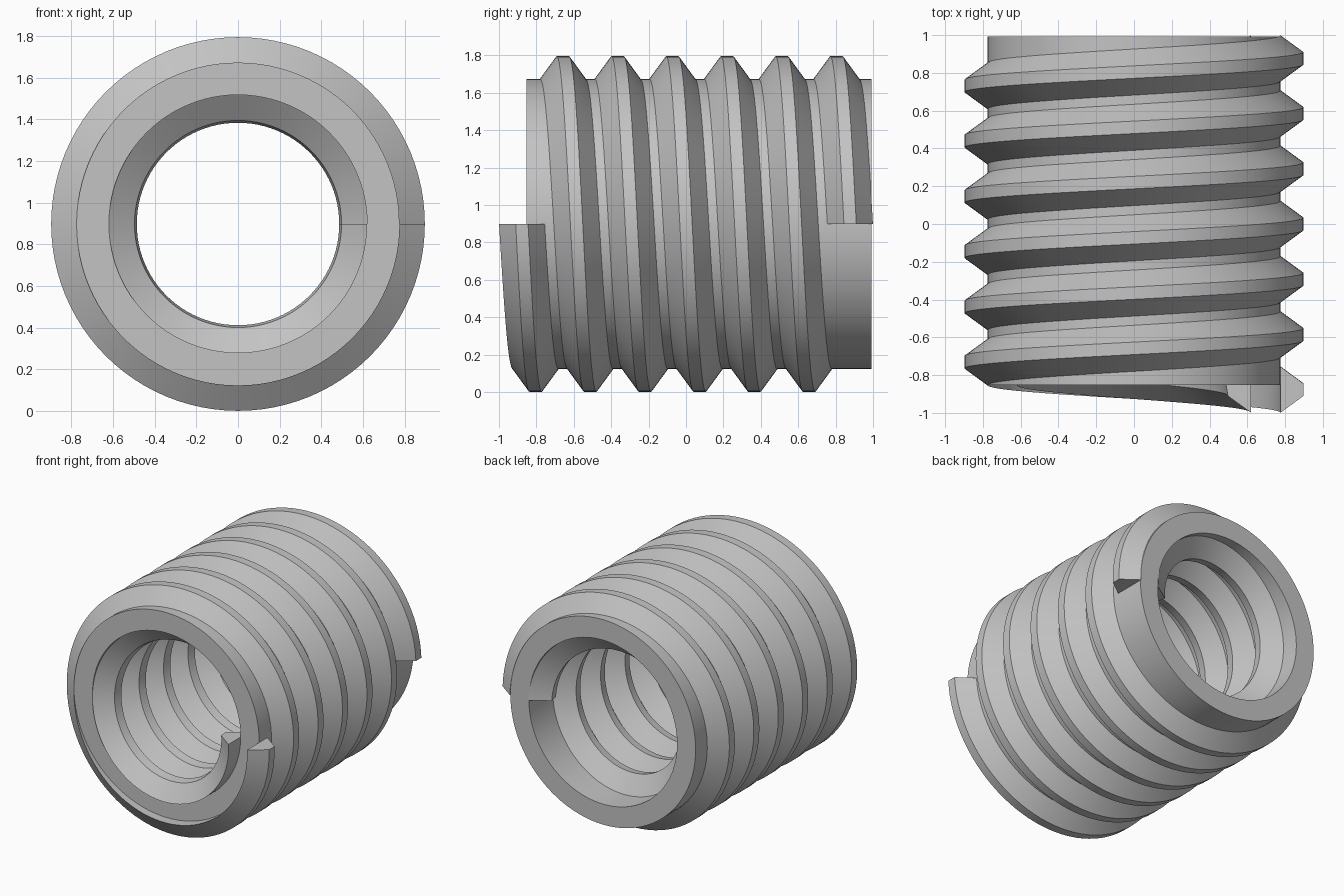
import bpy, bmesh, math

cube = bpy.data.objects.get("Cube")
if cube:
    bpy.data.objects.remove(cube, do_unlink=True)

SEGMENTS = 96          # sides per turn
TURNS = 6
PITCH = 0.2925
START = -TURNS * PITCH / 2
AXIS_Z = 0.898
OUTER_ROOT, OUTER_CREST = 0.775, 0.897
INNER_ROOT = 0.62
HALF_BASE, HALF_CREST = 0.122, 0.033

steel = bpy.data.materials.new("light grey steel")
steel.use_nodes = True
GREY = (0.55, 0.55, 0.55, 1)
steel.diffuse_color = GREY
steel.node_tree.nodes["Principled BSDF"].inputs["Base Color"].default_value = GREY


def ring_point(radius, y, step):
    a = math.tau * (step % SEGMENTS) / SEGMENTS
    return (radius * math.cos(a), y, AXIS_Z - radius * math.sin(a))


def sweep(name, profile, steps, rise, closed):
    """Sweep a closed (radius, y) profile around the y axis, rising each turn."""
    bm = bmesh.new()
    count = steps if closed else steps + 1
    rings = [[bm.verts.new(ring_point(r, y + rise * s / SEGMENTS, s))
              for r, y in profile] for s in range(count)]
    n = len(profile)
    for s in range(steps):
        a, b = rings[s], rings[(s + 1) % count]
        for k in range(n):
            m = (k + 1) % n
            bm.faces.new((a[k], a[m], b[m], b[k]))
    if not closed:
        bm.faces.new(rings[0])
        bm.faces.new(rings[-1])
    bmesh.ops.recalc_face_normals(bm, faces=bm.faces[:])
    mesh = bpy.data.meshes.new(name)
    bm.to_mesh(mesh)
    bm.free()
    mesh.materials.append(steel)
    obj = bpy.data.objects.new(name, mesh)
    bpy.context.collection.objects.link(obj)
    bpy.ops.object.select_all(action="DESELECT")
    obj.select_set(True)
    bpy.context.view_layer.objects.active = obj
    bpy.ops.object.shade_smooth_by_angle(angle=math.radians(30))
    return obj


def ridge(root, front_crest, back_crest):
    """Trapezoid thread section at the start of the helix."""
    return [(root, START - HALF_BASE), (front_crest, START - HALF_CREST),
            (back_crest, START + HALF_CREST), (root, START + HALF_BASE)]


# Plain tube between the two threads
tube = [(INNER_ROOT, -0.853), (OUTER_ROOT, -0.853),
        (OUTER_ROOT, 0.992), (INNER_ROOT, 0.992)]
sweep("sleeve_body", tube, SEGMENTS, 0, True)

# Threads outside and inside, overhanging the front end
sweep("outer_thread", ridge(OUTER_ROOT, OUTER_CREST, OUTER_CREST),
      SEGMENTS * TURNS, PITCH, False)
sweep("inner_thread", ridge(INNER_ROOT, 0.497, 0.486),
      SEGMENTS * TURNS, PITCH, False)
